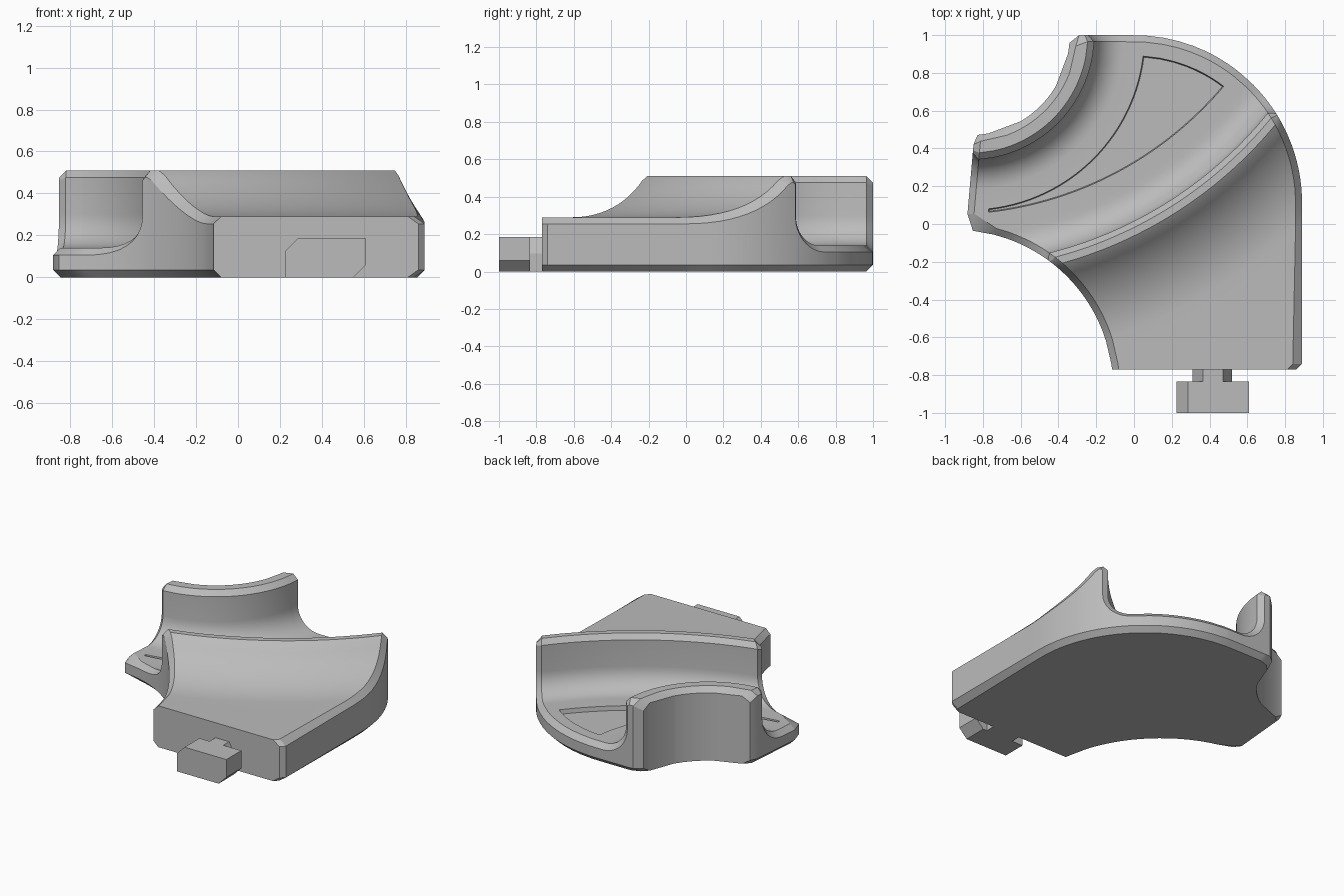
import bpy, bmesh, math
from mathutils import Vector

cube = bpy.data.objects.get("Cube")
if cube:
    bpy.data.objects.remove(cube)

grey = bpy.data.materials.new("light_grey")
grey.use_nodes = True
tone = (0.5, 0.5, 0.5, 1)
grey.diffuse_color = tone
grey.node_tree.nodes["Principled BSDF"].inputs["Base Color"].default_value = tone

CH = 0.035                      # edge chamfer
FLOOR, DECK, TOP = 0.14, 0.29, 0.51
RIDGE = Vector((-0.985, 1.96))  # centre of the long ridge arcs
BOWL = Vector((-0.87, 1.0))     # centre of the small back arc


def finish(name, bm):
    bmesh.ops.recalc_face_normals(bm, faces=bm.faces)
    mesh = bpy.data.meshes.new(name)
    bm.to_mesh(mesh)
    bm.free()
    mesh.materials.append(grey)
    obj = bpy.data.objects.new(name, mesh)
    bpy.context.collection.objects.link(obj)
    return obj


def inside(p):
    """Distance from a plan point to the nearest side of the outline."""
    x, y = p
    d = [math.hypot(x + 0.95, y + 0.87) - 0.84,       # concave left arc
         x + 0.89 - (y + 0.04) * 0.0875,              # left edge
         (x - y + 1.3) * math.sqrt(0.5),              # back corner cuts
         (y - x + 1.63) * math.sqrt(0.5)]             # front corner cut
    if x > 0 and y > 0.11:
        d.append(0.89 - math.hypot(x, y - 0.11))      # rounded outer corner
    else:
        d += [0.89 - x, 1 - y]
    return min(d)


def path(centre, r, start):
    """Arc about a centre, or a straight line at y = r."""
    if centre is None:
        return lambda t: Vector((t, r))
    return lambda t: centre + r * Vector((math.cos(t), math.sin(t)))


def clip(f, start, step, inset):
    """March along a path until it is the given inset from the outline."""
    t = start
    while inside(f(t + step)) > inset:
        t += step
    lo, hi = t, t + step
    for _ in range(30):
        mid = (lo + hi) / 2
        if inside(f(mid)) > inset:
            lo = mid
        else:
            hi = mid
    return lo


def arc(cx, cz, r, a, b, n):
    return [(cx + r * math.cos(math.radians(a + (b - a) * i / n)),
             cz + r * math.sin(math.radians(a + (b - a) * i / n))) for i in range(n + 1)]


def profile_rows(centre, pts, start):
    """Rows of (centre, radius, z, edge radius, edge z, start, deep)."""
    normals = []
    for (r0, z0), (r1, z1) in zip(pts, pts[1:]):
        normals.append(Vector((z0 - z1, r0 - r1)).normalized())
    normals = [normals[0]] + normals + [normals[-1]]
    out = []
    for (r, z), a, b in zip(pts, normals, normals[1:]):
        n = (a + b) / (1 + a.dot(b)) * CH
        out.append((centre, r, z, r + n.x, z - n.y, start, False))
    return out


# Cross-section rows, from the front edge to the back rim
A1, A2 = math.radians(-58), math.radians(-45)
rows = [(None, y, DECK, y, DECK - CH, 0.4, False) for y in (-0.77, -0.74)]
ridge_profile = (arc(2.71, DECK + 0.56, 0.56, 270, 220.6, 12)
                 + [(2.25, TOP), (2.21, TOP), (2.18, TOP - CH)]
                 + arc(2.03, FLOOR + 0.15, 0.15, 0, -90, 9)
                 + [(2.0, FLOOR), (1.91, FLOOR)])
rows += profile_rows(RIDGE, ridge_profile, A1)
for i in range(9):              # sunken floor panel blends the two arcs
    k = i / 8
    r = 1.905 + (0.93 - 1.905) * k
    rows.append((RIDGE.lerp(BOWL, k), r, FLOOR, r, FLOOR - CH, A1 + (A2 - A1) * k, True))
rim_profile = ([(0.925, FLOOR)] + arc(0.82, FLOOR + 0.16, 0.16, -90, -180, 9)
               + [(0.66, TOP - CH), (0.625, TOP), (0.565, TOP), (0.53, TOP - CH)])
rim = profile_rows(BOWL, rim_profile, A2)
rim[-1] = (BOWL, 0.53, TOP - CH, 0.53, TOP - 2 * CH, A2, False)
rows += rim

# Body mesh
bm = bmesh.new()
cache = {}


def vert(p, z):
    key = (round(p[0], 4), round(p[1], 4), round(z, 4))
    if key not in cache:
        cache[key] = bm.verts.new(key)
    return cache[key]


def face(vs):
    vs = [v for i, v in enumerate(vs) if v is not vs[i - 1]]
    if len(vs) > 2 and len(set(vs)) == len(vs) and not bm.faces.get(vs):
        bm.faces.new(vs)


SPAN = 28
tops, lows = [], []
for centre, r, z, edge_r, edge_z, start, deep in rows:
    f, g = path(centre, r, start), path(centre, edge_r, start)
    step = 0.01
    left = [clip(f, start, -step, d) for d in (CH, 0.11, 0.115)]
    right = [clip(f, start, step, d) for d in (0.115, 0.11, CH)]
    mids = [left[2] + (right[0] - left[2]) * i / SPAN for i in range(1, SPAN)]
    pts = [g(clip(g, start, -step, 0))] + [f(t) for t in left + mids + right]
    pts.append(g(clip(g, start, step, 0)))
    last = len(pts) - 1
    top, low = [], []
    for j, p in enumerate(pts):
        edge = j in (0, last)
        sunk = deep and 3 <= j <= last - 3
        top.append(vert(p, edge_z if edge else z - (0.03 if sunk else 0)))
        low.append((p, CH if edge else 0))
    tops.append(top)
    lows.append(low)

# Top surface
for a, b in zip(tops, tops[1:]):
    for j in range(last):
        face([a[j], a[j + 1], b[j + 1], b[j]])
# Side walls with the lower chamfer
for i in range(len(rows) - 1):
    for e, n in ((0, 1), (last, last - 1)):
        s0, s1 = vert(*lows[i][e]), vert(*lows[i + 1][e])
        face([tops[i][e], tops[i + 1][e], s1, s0])
        face([s0, s1, vert(*lows[i + 1][n]), vert(*lows[i][n])])
# Front face and curved back face
for i in (0, len(rows) - 1):
    low = [vert(*q) for q in lows[i]]
    for j in range(last):
        face([tops[i][j], tops[i][j + 1], low[j + 1], low[j]])
# Underside
under = [vert(*q) for q in lows[0][1:last]]
under += [vert(*low[last - 1]) for low in lows[1:-1]]
under += [vert(*q) for q in reversed(lows[-1][1:last])]
under += [vert(*low[1]) for low in reversed(lows[1:-1])]
face(list(dict.fromkeys(under)))
body = finish("channel_body", bm)
bpy.ops.object.select_all(action="DESELECT")
body.select_set(True)
bpy.context.view_layer.objects.active = body
bpy.ops.object.shade_smooth_by_angle(angle=math.radians(28))


# Connector tab on the front
def prism(name, section, y0, y1):
    bm = bmesh.new()
    base = bm.faces.new([bm.verts.new((x, y0, z)) for x, z in section])
    ext = bmesh.ops.extrude_face_region(bm, geom=[base])
    bmesh.ops.translate(bm, vec=(0, y1 - y0, 0),
                        verts=[v for v in ext["geom"] if isinstance(v, bmesh.types.BMVert)])
    return finish(name, bm)


prism("connector_head", [(0.225, 0), (0.225, 0.125), (0.285, 0.185),
                         (0.61, 0.185), (0.61, 0.06), (0.55, 0)], -1, -0.835)
prism("connector_stem", [(0.31, 0), (0.31, 0.095), (0.365, 0.185),
                         (0.47, 0.185), (0.52, 0.095), (0.52, 0)], -0.835, -0.77)
